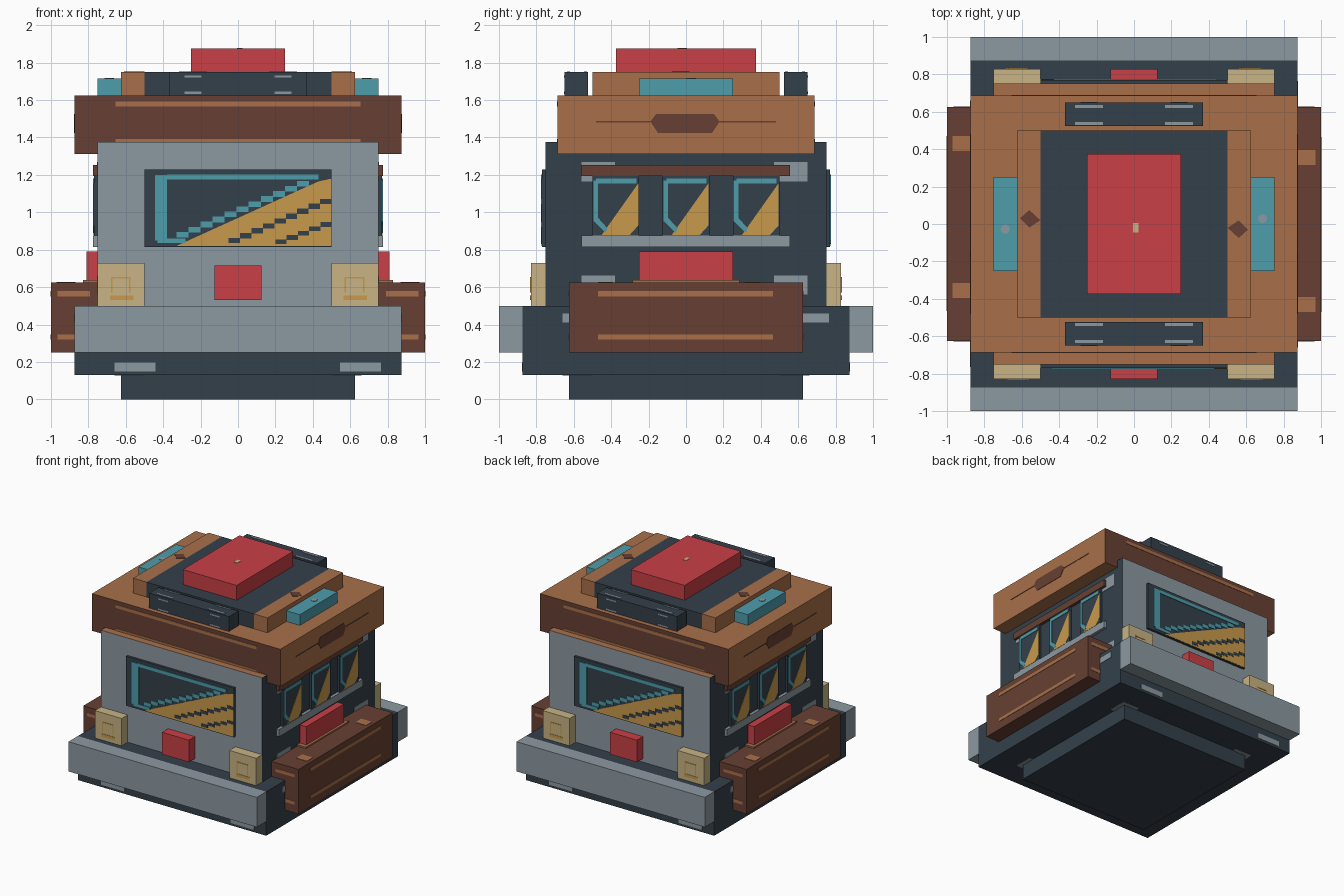
import bpy, bmesh, math
from mathutils import Matrix

if "Cube" in bpy.data.objects:
    bpy.data.objects.remove(bpy.data.objects["Cube"])

PALETTE = {
    "charcoal": (52, 64, 74), "grey": (140, 153, 161), "teal": (78, 157, 171),
    "gold": (200, 154, 76), "dark_brown": (103, 64, 51), "light_brown": (169, 112, 74),
    "red": (201, 64, 70), "tan": (200, 180, 132),
}


def linear(c):
    c /= 255
    return c / 12.92 if c <= 0.04045 else ((c + 0.055) / 1.055) ** 2.4


MATS = {}
for name, rgb in PALETTE.items():
    MATS[name] = bpy.data.materials.new(name)
    MATS[name].diffuse_color = [linear(c) for c in rgb] + [1]

HALF_TURN = Matrix.Rotation(math.pi, 4, 'Z')


def finish(bm, name, mats, turned):
    """Make the object, and its copy turned half way round for the far side."""
    bmesh.ops.recalc_face_normals(bm, faces=bm.faces)
    me = bpy.data.meshes.new(name)
    bm.to_mesh(me)
    bm.free()
    for m in mats:
        me.materials.append(MATS[m])
    for i in range(2 if turned else 1):
        ob = bpy.data.objects.new(name + ("_opposite" if i else ""), me)
        if i:
            ob.matrix_world = HALF_TURN
        bpy.context.collection.objects.link(ob)


def box(name, x, y, z, mat, turned=False, ends=None, top=None):
    """Box from ranges; ends colours the front and back, top the upper face."""
    bm = bmesh.new()
    bmesh.ops.create_cube(bm, size=1)
    for v in bm.verts:
        v.co = [(a + b) / 2 + c * (b - a) for c, (a, b) in zip(v.co, (x, y, z))]
    bm.normal_update()
    for f in bm.faces:
        if ends and abs(f.normal.y) > 0.5:
            f.material_index = 1
        elif top and f.normal.z > 0.5:
            f.material_index = 2
    finish(bm, name, [mat, ends or mat, top or mat], turned)


def paint(name, side, depth, polys, mat, lift=0.003, turned=True):
    """Thin plates drawn in the plane of one side."""
    place = {"front": lambda u, v, d: (u, -d, v), "right": lambda u, v, d: (d, u, v),
             "top": lambda u, v, d: (u, v, d), "bottom": lambda u, v, d: (u, v, -d)}[side]
    bm = bmesh.new()
    for p in polys:
        low = [bm.verts.new(place(u, v, depth - 0.001)) for u, v in p]
        high = [bm.verts.new(place(u, v, depth + lift)) for u, v in p]
        bm.faces.new(low)
        bm.faces.new(high)
        for i in range(len(p)):
            j = (i + 1) % len(p)
            bm.faces.new((low[i], low[j], high[j], high[i]))
    finish(bm, name, [mat], turned)


def rect(u0, u1, v0, v1):
    return [(u0, v0), (u1, v0), (u1, v1), (u0, v1)]


def steps(u0, v0, u1, v1, n, h):
    """Row of short overlapping bars climbing in a diagonal."""
    du, dv = (u1 - u0) / n, (v1 - v0) / n
    return [rect(u0 + i * du, u0 + (i + 1) * du, v0 + i * dv, v0 + i * dv + h) for i in range(n)]


# Base, chassis, cabin and roof
box("base_skid", (-.625, .625), (-.625, .625), (0, .13), "charcoal")
box("chassis", (-.875, .875), (-.875, .875), (.13, .5), "charcoal")
box("bumper", (-.875, .875), (-1, -.875), (.25, .5), "grey", True)
box("cabin", (-.75, .75), (-.75, .75), (.5, 1.375), "charcoal", ends="grey", top="light_brown")
box("roof", (-.875, .875), (-.6875, .6875), (1.3125, 1.625), "light_brown", ends="dark_brown")

# Raised roof deck with fittings
box("roof_deck", (-.5, .5), (-.5, .5), (1.625, 1.75), "charcoal")
box("roof_deck_side", (.5, .625), (-.5, .5), (1.625, 1.75), "light_brown", True)
box("roof_hatch", (-.25, .25), (-.375, .375), (1.75, 1.875), "red")
box("roof_vent", (-.37, .37), (-.65, -.525), (1.625, 1.75), "charcoal", True)
box("roof_lamp", (.625, .75), (-.25, .25), (1.625, 1.715), "teal", True)

# Side tanks with red caps
box("side_tank", (.75, 1), (-.625, .625), (.25, .625), "dark_brown", True)
box("tank_cap_base", (.75, .83), (-.285, .285), (.625, .637), "light_brown", True)
box("tank_cap", (.75, .81), (-.25, .25), (.637, .79), "red", True)

# Lamps on both ends
for s, side in ((-1, "left"), (1, "right")):
    x = sorted((s * .5, s * .75))
    box("headlight_" + side, x, (-.83, -.75), (.5, .73), "tan", True)
    c = s * .625
    paint("headlight_trim_" + side, "front", .83,
          [rect(c - .06, c + .065, .53, .555), rect(c - .055, c + .05, .645, .655),
           rect(c - .055, c - .047, .57, .645), rect(c + .042, c + .05, .57, .645)], "gold")
box("centre_lamp", (-.125, .125), (-.83, -.75), (.53, .715), "red", True)

# End windows with painted reflections
box("end_window", (-.5, .5), (-.77, -.75), (.815, 1.23), "charcoal", True)
paint("end_window_glow", "front", .77,
      [[(-.33, .82), (.5, .82), (.5, 1.18), (.43, 1.165)]], "gold", .002)
paint("end_window_streaks", "front", .77,
      steps(-.05, .835, .5, 1.07, 9, .028) + steps(.2, .83, .5, .945, 5, .025), "charcoal", .004)
paint("end_window_edge", "front", .77,
      [rect(-.445, -.38, .85, 1.2), rect(-.38, .43, 1.175, 1.203), rect(-.43, -.28, .835, .86)]
      + steps(-.33, .865, .38, 1.165, 11, .03), "teal", .005)

# Side windows between a sill and a rail
box("window_sill", (.75, .775), (-.56, .555), (.815, .875), "grey", True)
box("window_rail", (.75, .775), (-.56, .555), (1.195, 1.253), "dark_brown", True)
for i in range(3):
    a = -.5 + i * .375
    box("side_window_%d" % (i + 1), (.75, .77), (a, a + .25), (.875, 1.195), "charcoal", True)
    paint("side_window_glow_%d" % (i + 1), "right", .77,
          [[(a + .05, .88), (a + .2, .88), (a + .245, .93), (a + .245, 1.155)]], "gold", .002)
    paint("side_window_edge_%d" % (i + 1), "right", .77,
          [rect(a + .005, a + .03, .95, 1.17), rect(a + .02, a + .235, 1.155, 1.18),
           [(a + .01, .95), (a + .07, .89), (a + .08, .915), (a + .03, .97)]], "teal", .004)

# Roof trim
paint("roof_front_stripe", "front", .6875,
      [rect(-.655, .655, 1.565, 1.592), rect(-.655, .655, 1.365, 1.393)], "light_brown")
paint("roof_side_badge", "right", .875,
      [[(-.19, 1.485), (-.15, 1.425), (.14, 1.425), (.18, 1.485), (.15, 1.525), (-.16, 1.525)],
       rect(-.48, -.19, 1.481, 1.488), rect(.18, .48, 1.481, 1.488)], "dark_brown")
paint("deck_knot", "top", 1.75,
      [[(.5, -.02), (.56, -.075), (.61, -.03), (.56, .02)]], "dark_brown")
paint("lamp_dot", "top", 1.715,
      [[(.688 + .025 * math.cos(k * math.pi / 4), .028 + .025 * math.sin(k * math.pi / 4))
        for k in range(8)]], "grey")
paint("hatch_dot", "top", 1.875, [rect(-.005, .025, -.045, .005)], "tan", turned=False)

# Vent marks
marks = [(-.285, -.195), (.195, .285)]
paint("vent_front_marks", "front", .65,
      [rect(a, b, z, z + .012) for a, b in marks for z in (1.633, 1.72)], "grey")
paint("vent_top_marks", "top", 1.75,
      [rect(a - .03, b + .03, y, y + .016) for a, b in marks for y in (-.635, -.545)], "grey")

# Tank stripes
paint("tank_side_stripes", "right", 1, [rect(-.47, .465, z, z + .028) for z in (.32, .55)],
      "light_brown")
for end in ("front", "back"):
    s = 1 if end == "front" else -1
    # The second pass is the same stripes on the other tank's front end
    u = sorted((s * .79, s * .965))
    paint("tank_end_stripes_" + end, "front", .625,
          [rect(u[0], u[1], z, z + .028) for z in (.32, .55)], "light_brown")
paint("tank_top_patches", "top", .625, [rect(.87, .97, y, y + .08) for y in (-.47, .315)],
      "light_brown")

# Grey fixings on chassis and cabin
paint("chassis_front_plates", "front", .875,
      [rect(-.66, -.44, .15, .196), rect(.545, .765, .15, .196)], "grey")
paint("chassis_side_plates", "right", .875,
      [rect(-.66, -.5, .41, .46), rect(.54, .765, .41, .46)], "grey")
paint("chassis_under_plates", "bottom", -.13,
      [rect(x - .08, x + .08, y - .08, y + .08) for x in (-.58, .58) for y in (-.58, .58)],
      "grey", turned=False)
paint("cabin_side_plates", "right", .75,
      [rect(-.56, -.38, 1.165, 1.27), rect(.47, .65, 1.165, 1.27),
       rect(-.56, -.38, .56, .663), rect(.47, .65, .56, .663)], "grey")

for m in bpy.data.materials:
    if m.users and not m.is_grease_pencil:
        m.use_nodes = True
        m.node_tree.nodes["Principled BSDF"].inputs["Base Color"].default_value = m.diffuse_color
